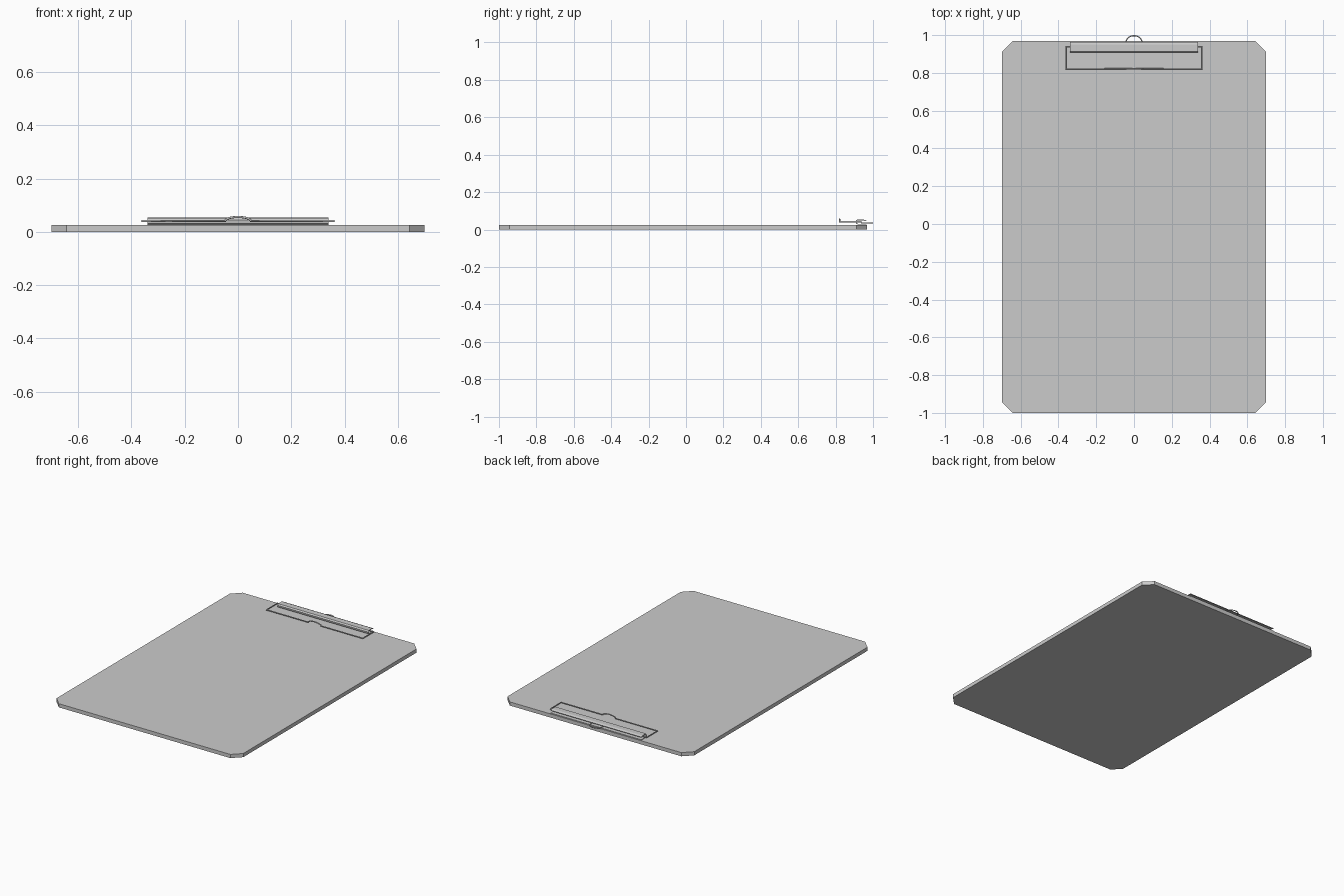
import bpy, bmesh, math

cube = bpy.data.objects.get("Cube")
if cube:
    bpy.data.objects.remove(cube, do_unlink=True)

grey = bpy.data.materials.new("plain grey")
grey.use_nodes = True
colour = (0.6, 0.6, 0.6, 1)
grey.diffuse_color = colour
grey.node_tree.nodes["Principled BSDF"].inputs["Base Color"].default_value = colour


def add_object(name, data):
    obj = bpy.data.objects.new(name, data)
    bpy.context.collection.objects.link(obj)
    data.materials.append(grey)
    return obj


def mesh_object(name, bm):
    bmesh.ops.recalc_face_normals(bm, faces=bm.faces)
    mesh = bpy.data.meshes.new(name)
    bm.to_mesh(mesh)
    bm.free()
    return add_object(name, mesh)


def wire(name, points, radius, closed):
    curve = bpy.data.curves.new(name, "CURVE")
    curve.dimensions = "3D"
    curve.bevel_depth = radius
    curve.bevel_resolution = 2
    curve.use_fill_caps = True
    spline = curve.splines.new("POLY")
    spline.points.add(len(points) - 1)
    for point, co in zip(spline.points, points):
        point.co = (*co, 1)
    spline.use_cyclic_u = closed
    obj = add_object(name, curve)
    bpy.ops.object.select_all(action="DESELECT")
    obj.select_set(True)
    bpy.context.view_layer.objects.active = obj
    bpy.ops.object.convert(target="MESH")
    bpy.ops.object.shade_smooth_by_angle(angle=math.radians(50))


# Board with clipped corners
half, front, back, cut, thick = 0.70, -1.0, 0.968, 0.057, 0.025
right_side = [(half - cut, front), (half, front + cut),
              (half, back - cut), (half - cut, back)]
outline = right_side + [(-x, y) for x, y in reversed(right_side)]
bm = bmesh.new()
base = bm.faces.new([bm.verts.new((x, y, 0)) for x, y in outline])
top = bmesh.ops.extrude_face_region(bm, geom=[base])["geom"]
bmesh.ops.translate(bm, vec=(0, 0, thick),
                    verts=[v for v in top if isinstance(v, bmesh.types.BMVert)])
mesh_object("board", bm)

# Clamp: a folded sheet wrapped round the wire
profile = [(0.965, 0.028), (0.92, 0.028), (0.911, 0.033), (0.909, 0.044),
           (0.915, 0.051), (0.95, 0.051), (0.964, 0.046)]
bm = bmesh.new()
rows = [[bm.verts.new((x, y, z)) for y, z in profile] for x in (-0.34, 0.34)]
for i in range(len(profile) - 1):
    bm.faces.new((rows[0][i], rows[1][i], rows[1][i + 1], rows[0][i + 1]))
clamp = mesh_object("clamp_plate", bm)
sheet = clamp.modifiers.new("sheet thickness", "SOLIDIFY")
sheet.thickness = 0.004
sheet.offset = 0

# Wire bail with a raised thumb arch at its front
z = 0.041
arch = [(-0.048 * math.cos(a), 0.821, z + 0.015 * math.sin(a))
        for a in (math.pi * i / 12 for i in range(13))]
path = [(0.361, 0.821, z), (0.361, 0.937, z),
        (-0.361, 0.937, z), (-0.361, 0.821, z)] + arch
wire("wire_bail", path, 0.004, True)

# Hanging loop at the back edge
loop = [(0.042 * math.cos(a), 0.962 + 0.035 * math.sin(a), 0.034)
        for a in (math.pi * i / 16 for i in range(17))]
loop = [(0.042, 0.935, 0.034)] + loop + [(-0.042, 0.935, 0.034)]
wire("hanging_loop", loop, 0.003, False)
